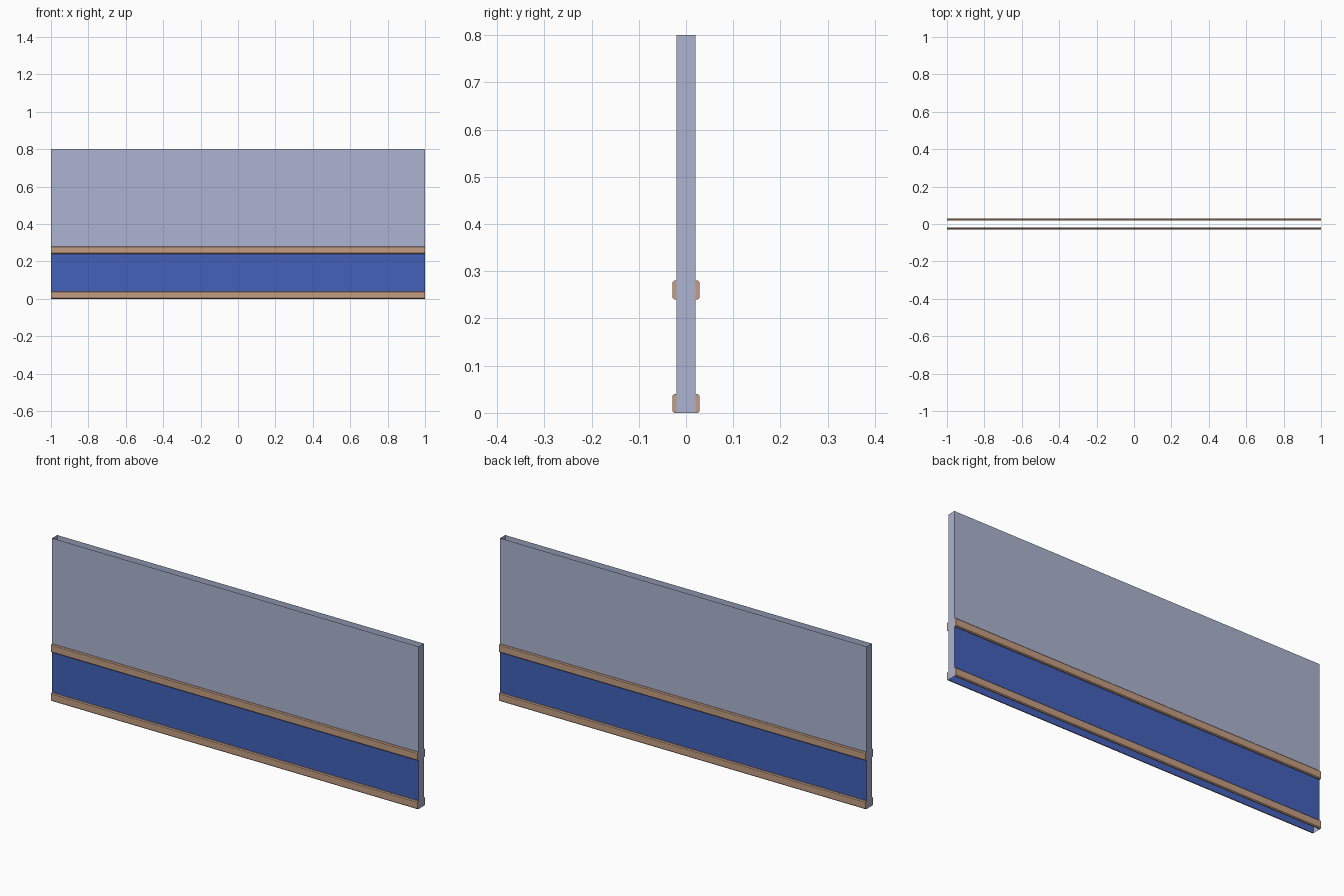
import bpy

if "Cube" in bpy.data.objects:
    bpy.data.objects.remove(bpy.data.objects["Cube"])

L, T, R, H, SPLIT = 1.0, 0.02, 0.029, 0.8, 0.24


def material(name, rgb):
    m = bpy.data.materials.new(name)
    lin = [(c / 255 / 12.92) if c / 255 <= 0.04045 else ((c / 255 + 0.055) / 1.055) ** 2.4 for c in rgb]
    m.diffuse_color = (*lin, 1)
    m.use_nodes = True
    m.node_tree.nodes["Principled BSDF"].inputs["Base Color"].default_value = m.diffuse_color
    return m


grey = material("pale grey blue", (172, 179, 208))
blue = material("blue", (66, 97, 186))
tan = material("tan wood", (196, 158, 130))


def make(name, verts, faces, mat):
    me = bpy.data.meshes.new(name)
    me.from_pydata(verts, [], faces)
    me.materials.append(mat)
    ob = bpy.data.objects.new(name, me)
    bpy.context.collection.objects.link(ob)
    return ob


def sheet(name, a, b, z0, z1, mat):
    # upright sheet from plan point a to b, outward normal to the right of a->b
    make(name, [(*a, z0), (*b, z0), (*b, z1), (*a, z1)], [(0, 1, 2, 3)], mat)


def rail(name, s, z):
    # chamfered strip on the wall face, open where it meets the wall
    c = 0.004
    prof = [(T, z), (R - c, z), (R, z + c), (R, z + 0.04 - c), (R - c, z + 0.04), (T, z + 0.04)]
    n = len(prof)
    # s = -1 is the front; ends swap with s so the winding stays outward
    verts = [(x, s * y, h) for x in (s * L, -s * L) for y, h in prof]
    faces = [(i, i + n, i + 1 + n, i + 1) for i in range(n - 1)]
    faces += [tuple(range(n)), tuple(reversed(range(n, 2 * n)))]
    make(name, verts, faces, tan)


# Hollow wall, open at top and bottom: two-tone faces and plain ends
for side, s in (("front", -1), ("back", 1)):
    a, b = (s * L, s * T), (-s * L, s * T)
    sheet(side + "_lower_panel", a, b, 0, SPLIT, blue)
    sheet(side + "_upper_panel", a, b, SPLIT, H, grey)
    rail(side + "_skirting", s, 0)
    rail(side + "_dado_rail", s, SPLIT)
sheet("right_end", (L, -T), (L, T), 0, H, grey)
sheet("left_end", (-L, T), (-L, -T), 0, H, grey)
